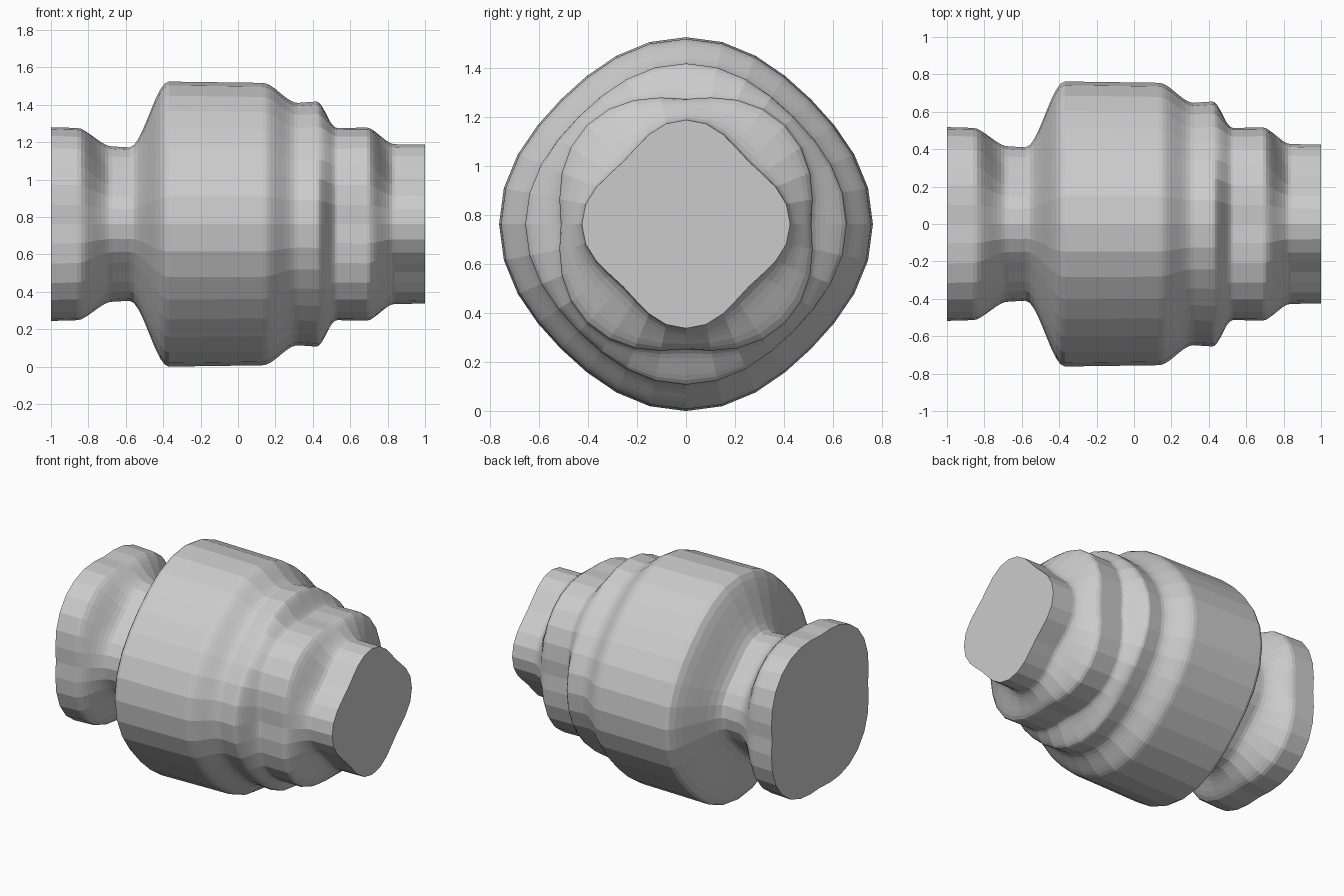
import bpy, bmesh
from math import sin, cos, pi

if "Cube" in bpy.data.objects:
    bpy.data.objects.remove(bpy.data.objects["Cube"])

SIDES, STEPS, AXIS_Z = 32, 9, 0.762

# Plateaus along the axis: x start, x end, radii on the axes (start, end), diagonal radius ratio
plateaus = [
    (-1.00, -0.86, 0.512, 0.508, 1.12),   # rounded-square end
    (-0.67, -0.58, 0.415, 0.410, 0.88),   # pinched neck
    (-0.37, 0.13, 0.762, 0.755, 0.945),   # main drum
    (0.32, 0.42, 0.648, 0.655, 0.945),    # step
    (0.53, 0.69, 0.508, 0.510, 1.12),     # rounded-square collar
    (0.84, 1.00, 0.427, 0.425, 0.85),     # pinched end
]


def stations():
    """Ring list (x, radius, diagonal ratio) with S-curved blends between plateaus."""
    out = []
    for i, (x0, x1, r0, r1, q) in enumerate(plateaus):
        out += [(x0, r0, q), (x1, r1, q)]
        if i + 1 < len(plateaus):
            nx, _, nr, _, nq = plateaus[i + 1]
            for k in range(1, STEPS):
                t = k / STEPS
                s = t * t * (3 - 2 * t)
                out.append((x1 + (nx - x1) * t, r1 + (nr - r1) * s, q + (nq - q) * s))
    return out


def ring(bm, x, r, q):
    verts = []
    for i in range(SIDES):
        a = 2 * pi * i / SIDES
        bulge = (sin(2 * a) ** 2) ** (0.7 if q > 1 else 1.1)
        rr = r * (1 + (q - 1) * bulge)
        verts.append(bm.verts.new((x, rr * cos(a), AXIS_Z + rr * sin(a))))
    return verts


# Lofted body with flat caps
bm = bmesh.new()
rings = [ring(bm, *s) for s in stations()]
for a, b in zip(rings, rings[1:]):
    for i in range(SIDES):
        j = (i + 1) % SIDES
        bm.faces.new((a[i], a[j], b[j], b[i]))
bm.faces.new(rings[0])
bm.faces.new(rings[-1])
bmesh.ops.recalc_face_normals(bm, faces=bm.faces)
mesh = bpy.data.meshes.new("stepped_body")
bm.to_mesh(mesh)
bm.free()
body = bpy.data.objects.new("stepped_body", mesh)
bpy.context.collection.objects.link(body)
